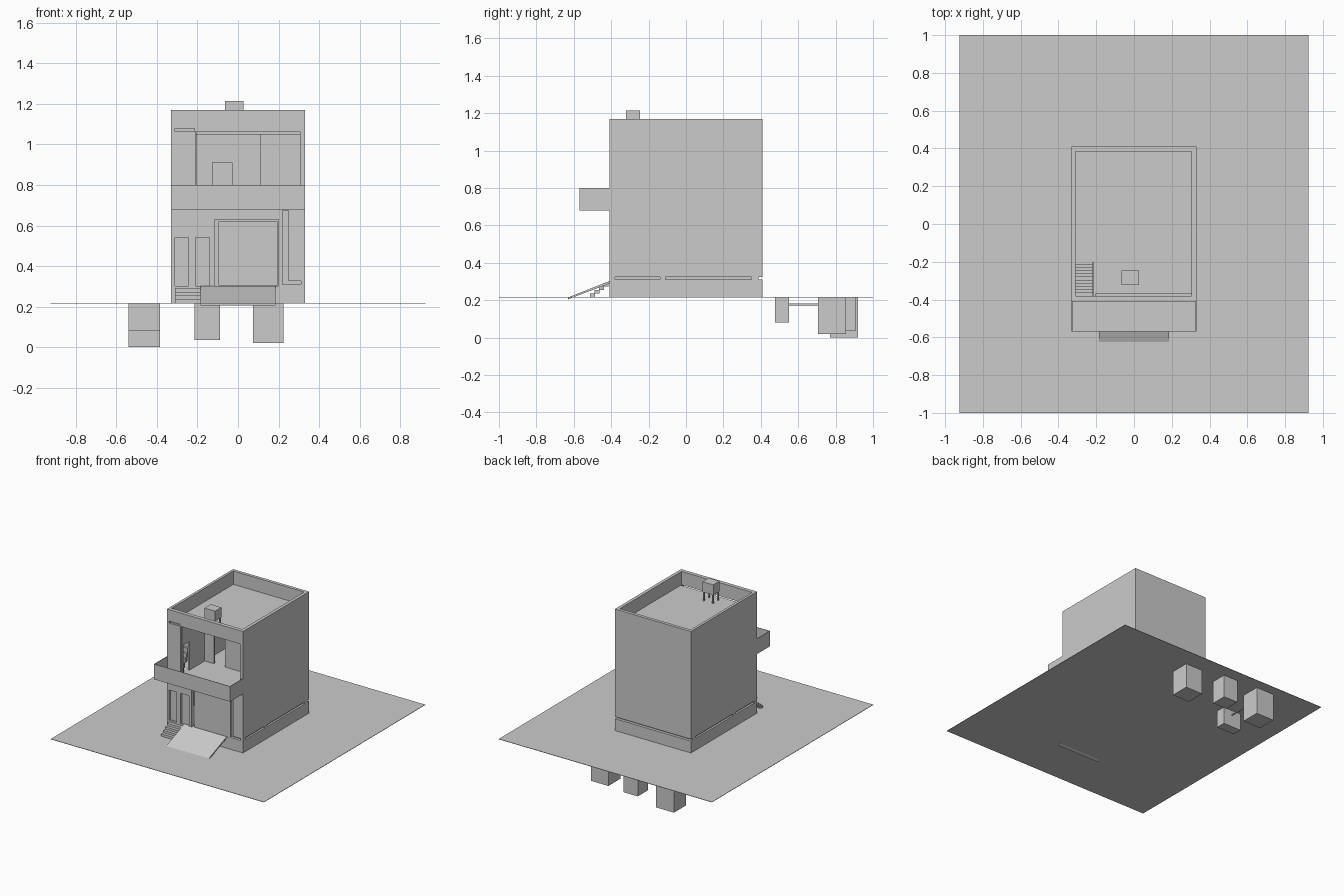
import bpy, bmesh
from mathutils import Matrix, Vector

if "Cube" in bpy.data.objects:
    bpy.data.objects.remove(bpy.data.objects["Cube"])


def box(name, x0, x1, y0, y1, z0, z1):
    """Axis-aligned box from its limits."""
    bm = bmesh.new()
    m = Matrix.Translation(((x0 + x1) / 2, (y0 + y1) / 2, (z0 + z1) / 2))
    bmesh.ops.create_cube(bm, size=1, matrix=m @ Matrix.Diagonal((x1 - x0, y1 - y0, z1 - z0, 1)))
    me = bpy.data.meshes.new(name)
    bm.to_mesh(me)
    bm.free()
    ob = bpy.data.objects.new(name, me)
    bpy.context.collection.objects.link(ob)
    return ob


def carve(ob, cuts):
    """Subtract each box in cuts, then bake the result."""
    tools = [box("cutter", *c) for c in cuts]
    for t in tools:
        t.hide_render = True
        mod = ob.modifiers.new("cut", 'BOOLEAN')
        mod.operation, mod.solver, mod.object = 'DIFFERENCE', 'EXACT', t
    bpy.context.view_layer.update()
    dg = bpy.context.evaluated_depsgraph_get()
    me = bpy.data.meshes.new_from_object(ob.evaluated_get(dg))
    ob.modifiers.clear()
    ob.data = me
    for t in tools:
        bpy.data.objects.remove(t)


def side_profile(name, pts, x0, x1):
    """Extrude a (y, z) outline along x."""
    bm = bmesh.new()
    f = bm.faces.new([bm.verts.new((x0, y, z)) for y, z in pts])
    r = bmesh.ops.extrude_face_region(bm, geom=[f])
    bmesh.ops.translate(bm, vec=Vector((x1 - x0, 0, 0)),
                        verts=[v for v in r["geom"] if isinstance(v, bmesh.types.BMVert)])
    bmesh.ops.recalc_face_normals(bm, faces=bm.faces)
    me = bpy.data.meshes.new(name)
    bm.to_mesh(me)
    bm.free()
    bpy.context.collection.objects.link(bpy.data.objects.new(name, me))


# ground plate
box("ground", -0.925, 0.925, -1, 1, 0.214, 0.217)

# house shell: rooms, roof recess, openings and vent slits are carved out
F, B, W = -0.41, 0.41, 0.33
house = box("house", -W, W, F, B, 0.216, 1.17)
carve(house, [
    (-0.31, 0.31, -0.385, 0.385, 0.302, 0.665),      # ground-floor room
    (-0.31, 0.31, -0.385, 0.385, 0.685, 1.05),       # upper room
    (-0.31, 0.305, -0.38, 0.385, 1.065, 1.3),        # roof recess
    (-0.31, -0.215, -0.38, -0.20, 1.0, 1.1),         # stair hatch
    (-0.21, 0.305, -0.5, -0.37, 0.685, 1.065),       # terrace opening
    (-0.31, -0.215, -0.5, -0.395, 1.065, 1.08),      # upper slit
    (-0.31, -0.245, -0.5, -0.37, 0.302, 0.54),       # front door opening
    (-0.21, -0.14, -0.5, -0.37, 0.302, 0.54),        # second door opening
    (-0.115, 0.20, -0.5, -0.37, 0.302, 0.63),        # garage opening
    (0.22, 0.25, -0.5, -0.39, 0.325, 0.675),         # tall front niche
    (0.22, 0.31, -0.5, -0.39, 0.31, 0.325),          # front slit
    (-0.4, 0.4, 0.388, 0.5, 0.31, 0.325),            # rear slit
])
slits = [(-0.38, -0.14), (-0.11, 0.35)]
carve(house, [(a, b, y0, y1, 0.31, 0.325) for y0, y1 in slits
              for a, b in ((-0.4, -0.315), (0.315, 0.4))])

# ground-floor doors
box("front_door", -0.31, -0.245, -0.395, -0.388, 0.302, 0.54)
box("second_door", -0.21, -0.14, -0.395, -0.388, 0.302, 0.54)
box("garage_door", -0.095, 0.195, -0.405, -0.395, 0.305, 0.62)

# upper-floor partitions, with doorways
stair_wall = box("stair_wall", -0.215, -0.205, -0.40, 0.385, 0.68, 1.06)
carve(stair_wall, [(-0.3, -0.1, -0.385, -0.31, 0.685, 0.91)])
room_wall = box("room_wall", -0.206, 0.11, -0.12, -0.105, 0.68, 1.06)
carve(room_wall, [(-0.125, -0.03, -0.3, 0, 0.685, 0.91)])
box("corridor_wall", 0.10, 0.11, -0.106, 0.385, 0.68, 1.06)

# balcony with thin railing
box("balcony_floor", -W, W, -0.57, -0.405, 0.68, 0.688)
box("balcony_rail_front", -W, W, -0.57, -0.566, 0.68, 0.80)
for s, label in ((-1, "left"), (1, "right")):
    a, b = sorted((s * W, s * (W - 0.004)))
    box("balcony_rail_" + label, a, b, -0.57, F, 0.68, 0.80)

# stair up to the roof
n = 11
for i in range(n):
    y = -0.38 + i * 0.18 / n
    z = 0.685 + (i + 1) * 0.375 / n
    box(f"roof_stair_{i}", -0.31, -0.216, y, y + 0.18 / n, z - 0.034, z)

# entrance steps and driveway ramp
for i in range(4):
    y, z = -0.512 + i * 0.024, 0.217 + i * 0.0185
    box(f"entrance_step_{i}", -0.31, -0.185, y, y + 0.026, z, z + 0.0185)
side_profile("ramp", [(-0.63, 0.205), (-0.63, 0.215), (F, 0.302), (F, 0.289)], -0.185, 0.185)

# rooftop water tank on legs
box("roof_tank", -0.065, 0.027, -0.322, -0.245, 1.135, 1.215)
for x in (-0.062, 0.016):
    for y in (-0.319, -0.256):
        box("tank_leg", x, x + 0.008, y, y + 0.008, 1.06, 1.136)

# underground tanks and pipe
box("tank_large", -0.54, -0.385, 0.77, 0.92, 0.0, 0.215)
box("tank_middle", -0.215, -0.09, 0.78, 0.905, 0.035, 0.215)
box("tank_right", 0.075, 0.225, 0.705, 0.855, 0.02, 0.215)
box("tank_small", -0.54, -0.385, 0.475, 0.55, 0.08, 0.215)
bpy.ops.mesh.primitive_cylinder_add(vertices=12, radius=0.005, depth=0.23,
                                    location=(-0.4625, 0.66, 0.177), rotation=(1.5708, 0, 0))
bpy.context.object.name = "tank_pipe"
bpy.ops.object.shade_smooth_by_angle()
